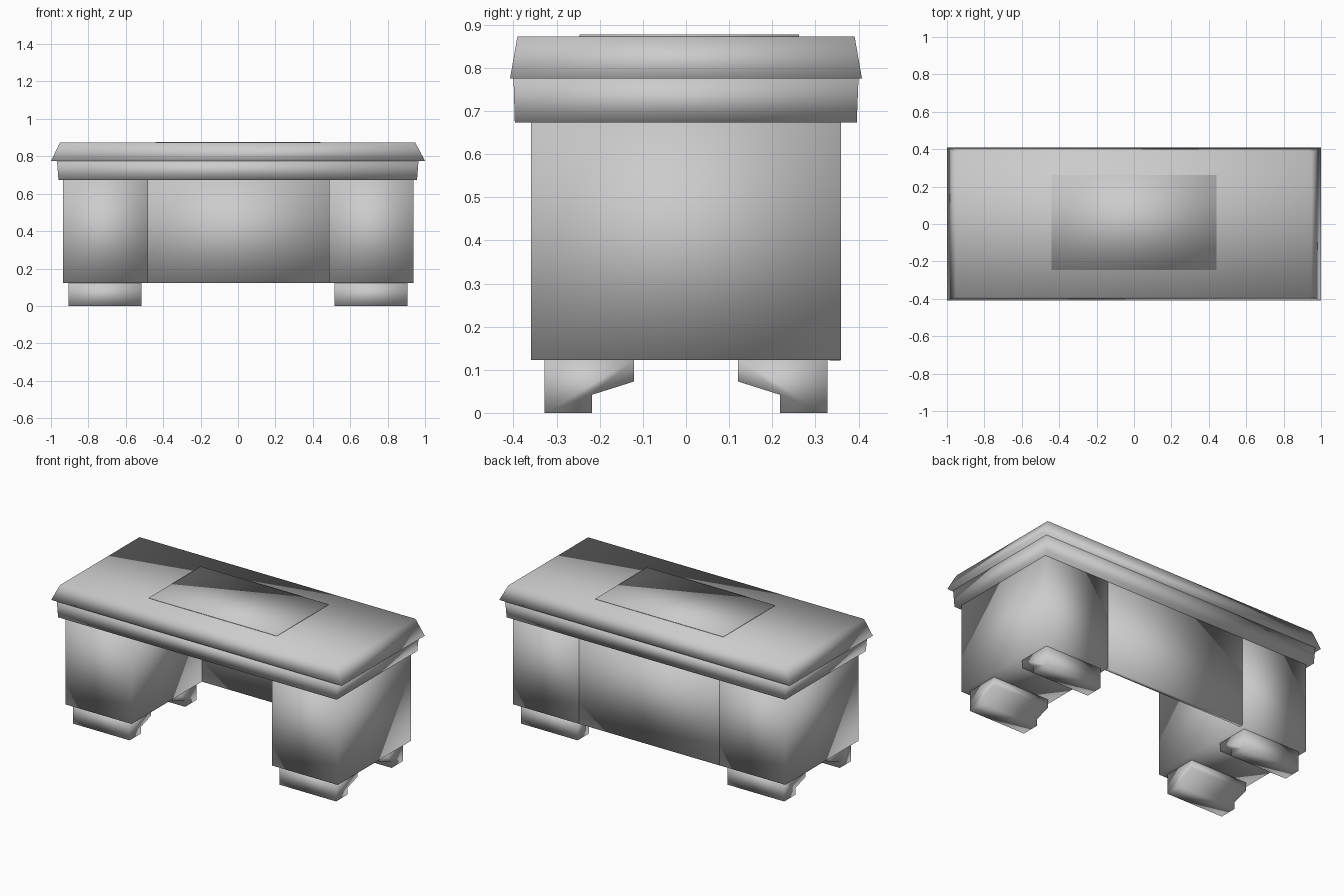
import bpy
import bmesh

if "Cube" in bpy.data.objects:
    bpy.data.objects.remove(bpy.data.objects["Cube"])

grey = bpy.data.materials.new("plain grey")
grey.diffuse_color = (0.6, 0.6, 0.6, 1)
grey.use_nodes = True
grey.node_tree.nodes["Principled BSDF"].inputs["Base Color"].default_value = grey.diffuse_color


def finish(name, bm):
    """Turn a bmesh into a smooth-shaded grey object."""
    bmesh.ops.recalc_face_normals(bm, faces=bm.faces)
    for f in bm.faces:
        f.smooth = True
    mesh = bpy.data.meshes.new(name)
    bm.to_mesh(mesh)
    bm.free()
    mesh.materials.append(grey)
    obj = bpy.data.objects.new(name, mesh)
    bpy.context.collection.objects.link(obj)
    return obj


def block(name, x, y, z, top_x=None, top_y=None):
    """Box between (min, max) ranges; the top may have its own x and y range."""
    bm = bmesh.new()
    rings = []
    for (x0, x1), (y0, y1), h in ((x, y, z[0]), (top_x or x, top_y or y, z[1])):
        rings.append([bm.verts.new(p) for p in
                      ((x0, y0, h), (x1, y0, h), (x1, y1, h), (x0, y1, h))])
    low, high = rings
    bm.faces.new(low[::-1])
    bm.faces.new(high)
    for i in range(4):
        j = (i + 1) % 4
        bm.faces.new((low[i], low[j], high[j], high[i]))
    return finish(name, bm)


def foot(name, x0, x1, side):
    """Stepped bracket foot, extruded along x from a side profile."""
    profile = [(0.328, 0), (0.328, 0.123), (0.12, 0.123),
               (0.12, 0.073), (0.218, 0.042), (0.218, 0)]
    bm = bmesh.new()
    a = [bm.verts.new((x0, side * y, z)) for y, z in profile]
    b = [bm.verts.new((x1, side * y, z)) for y, z in profile]
    bm.faces.new(a)
    bm.faces.new(b[::-1])
    for i in range(len(profile)):
        j = (i + 1) % len(profile)
        bm.faces.new((a[i], a[j], b[j], b[i]))
    return finish(name, bm)


# Desk top: flared band, bevelled slab and thin writing mat
block("top_band", (-0.96, 0.957), (-0.397, 0.396), (0.673, 0.775),
      (-0.968, 0.965), (-0.4, 0.4))
block("top_slab", (-1, 1), (-0.408, 0.408), (0.775, 0.873),
      (-0.952, 0.948), (-0.391, 0.391))
block("writing_mat", (-0.44, 0.44), (-0.247, 0.262), (0.872, 0.877))

# Pedestals with the rear panel between them
block("left_pedestal", (-0.936, -0.481), (-0.359, 0.359), (0.123, 0.673))
block("right_pedestal", (0.487, 0.938), (-0.359, 0.359), (0.123, 0.673))
block("rear_panel", (-0.481, 0.487), (0.333, 0.358), (0.122, 0.673))

# Two feet under each pedestal
for col, x0, x1 in (("left", -0.906, -0.516), ("right", 0.516, 0.905)):
    for row, side in (("front", -1), ("back", 1)):
        foot(f"{row}_{col}_foot", x0, x1, side)
